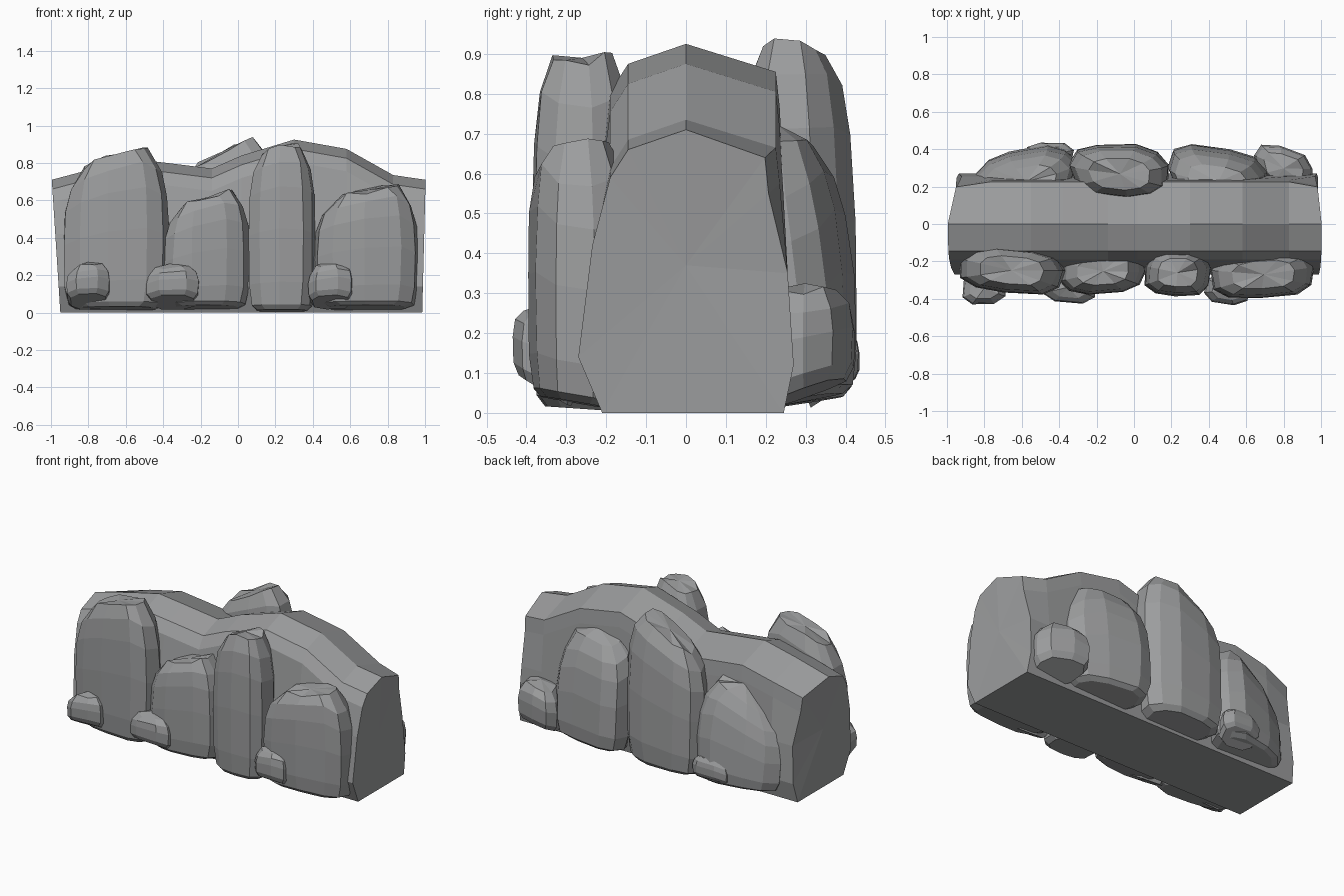
import bpy, bmesh, math, random

cube = bpy.data.objects.get("Cube")
if cube:
    bpy.data.objects.remove(cube, do_unlink=True)

stone = bpy.data.materials.new("stone_grey")
stone.use_nodes = True
GREY = (0.33, 0.335, 0.34, 1)
stone.diffuse_color = GREY
bsdf = next(n for n in stone.node_tree.nodes if n.type == 'BSDF_PRINCIPLED')
bsdf.inputs["Base Color"].default_value = GREY
bsdf.inputs["Roughness"].default_value = 0.9


def loft(name, rings, low_pole, high_pole):
    """Skin closed rings and close both ends with a fan to a pole."""
    bm = bmesh.new()
    loops = [[bm.verts.new(p) for p in ring] for ring in rings]
    n = len(loops[0])
    for a, b in zip(loops, loops[1:]):
        for i in range(n):
            j = (i + 1) % n
            bm.faces.new((a[i], a[j], b[j], b[i]))
    for loop, pole in ((loops[0], low_pole), (loops[-1], high_pole)):
        tip = bm.verts.new(pole)
        for i in range(n):
            bm.faces.new((loop[i], loop[(i + 1) % n], tip))
    bmesh.ops.recalc_face_normals(bm, faces=bm.faces)
    mesh = bpy.data.meshes.new(name)
    bm.to_mesh(mesh)
    bm.free()
    mesh.materials.append(stone)
    obj = bpy.data.objects.new(name, mesh)
    bpy.context.collection.objects.link(obj)
    return obj


def bend(stops, t):
    """Piecewise linear value through evenly spaced stops."""
    s = min(max(t, 0), 0.9999) * (len(stops) - 1)
    k = int(s)
    return stops[k] + (stops[k + 1] - stops[k]) * (s - k)


# Level height and width of an upright boulder
TALL = ((0, .74), (.03, .9), (.17, .98), (.5, 1), (.76, .97), (.91, .86), (1, .6))
SMALL = ((0, .82), (.15, .98), (.55, 1), (.82, .92), (1, .66))


def rock(name, x, y, z0, tops, seed, levels=TALL, sides=11, lean=0, skew=0, fall=0):
    """Boulder filling the x and y spans; tops gives its skyline across x,
    skew turns it in plan, lean and fall tip its top toward the ridge."""
    rng = random.Random(seed)
    cx, rx = sum(x) / 2, (x[1] - x[0]) / 2
    cy, ry = sum(y) / 2, (y[1] - y[0]) / 2
    outward = math.copysign(1, cy)
    turn = rng.uniform(0, .5)
    wobble = [rng.uniform(.95, 1.03) for _ in range(sides)]
    rings = []
    for t, s in levels:
        ring = []
        for i in range(sides):
            a = turn + math.tau * i / sides
            c, d = math.cos(a), math.sin(a)
            r = s * wobble[i] * rng.uniform(.98, 1.01)
            u = math.copysign(abs(c) ** .72, c) * r
            v = math.copysign(abs(d) ** .72, d) * r
            px = cx + u * rx
            py = cy + v * ry + skew * u * rx + lean * t * t
            top = bend(tops, (px - x[0]) / (x[1] - x[0])) - fall * v * outward
            if t == 1:
                top += rng.uniform(-.015, .015)
            base = z0 * (1 + .9 * v * outward)
            ring.append((px, py, base + t * (top - base)))
        rings.append(ring)
    mid = bend(tops, .5)
    return loft(name, rings, (cx, cy, z0), (cx, cy + lean, mid + .005))


# Ridge body: x position and crest height of each cross-section
SECTIONS = ((-.95, .71), (-.77, .77), (-.55, .82), (-.38, .8), (-.14, .77),
            (.02, .84), (.3, .925), (.58, .875), (.83, .735), (.985, .71))


def body_ring(x, h, end):
    outline = ((-.21, 0), (-.27, .14), (-.235, .42), (-.19, h - .12), (-.145, h - .05),
               (0, h), (.225, h - .07), (.235, h - .16), (.255, .35), (.27, .12), (.245, 0))
    ring = []
    for y, z in outline:
        if end and y > 0 and z > .5:
            y *= .88
        # End walls flare upward and swing inward toward the back
        flare = (-.045, 0, .018)[end + 1] * z / .7
        swing = (.2, 0, -.1)[end + 1] * max(y, 0) * min(z / .3, 1)
        ring.append((x + flare + swing, y, z))
    return ring


last = len(SECTIONS) - 1
body = [body_ring(x, h, -1 if i == 0 else 1 if i == last else 0)
        for i, (x, h) in enumerate(SECTIONS)]
loft("ridge_body", body, (-.955, 0, .37), (.985, 0, .37))

# Tall boulders along the front
rock("front_boulder_far_right", (-.94, -.37), (-.375, -.12), .02,
     (.68, .8, .84, .885, .8), 1, skew=-.07)
rock("front_boulder_right", (-.4, .07), (-.375, -.13), .025,
     (.5, .58, .61, .65, .6), 2, skew=.07)
rock("front_boulder_left", (.05, .415), (-.39, -.13), .01,
     (.8, .86, .885, .89, .82), 3)
rock("front_boulder_far_left", (.41, .98), (-.4, -.14), .025,
     (.55, .62, .65, .69, .58), 4, skew=.05)

# Small stones at the front foot
rock("front_stone_right", (-.92, -.68), (-.435, -.25), .06, (.22, .265, .25), 5, SMALL, 8, skew=.08)
rock("front_stone_middle", (-.5, -.2), (-.425, -.25), .055, (.21, .26, .24), 6, SMALL, 8, skew=-.08)
rock("front_stone_left", (.37, .63), (-.435, -.27), .055, (.22, .27, .25), 7, SMALL, 8, skew=-.05)

# Leaning boulders along the back
rock("back_boulder_right", (-.84, -.31), (.14, .415), .03,
     (.42, .53, .64, .68, .58), 8, lean=-.05, skew=.15, fall=.07)
rock("back_boulder_middle", (-.35, .2), (.15, .435), .025,
     (.72, .79, .86, .93, .93), 9, lean=-.025, skew=-.06)
rock("back_boulder_left", (.18, .72), (.13, .42), .03,
     (.66, .7, .72, .72, .55), 10, lean=-.05, skew=-.15, fall=.07)

# Small stones at the back foot
rock("back_stone_left", (.64, .96), (.18, .415), .05, (.28, .32, .29), 11, SMALL, 9, skew=-.28)
rock("back_stone_right", (-.59, -.32), (.3, .44), .05, (.17, .21, .19), 12, SMALL, 8)
